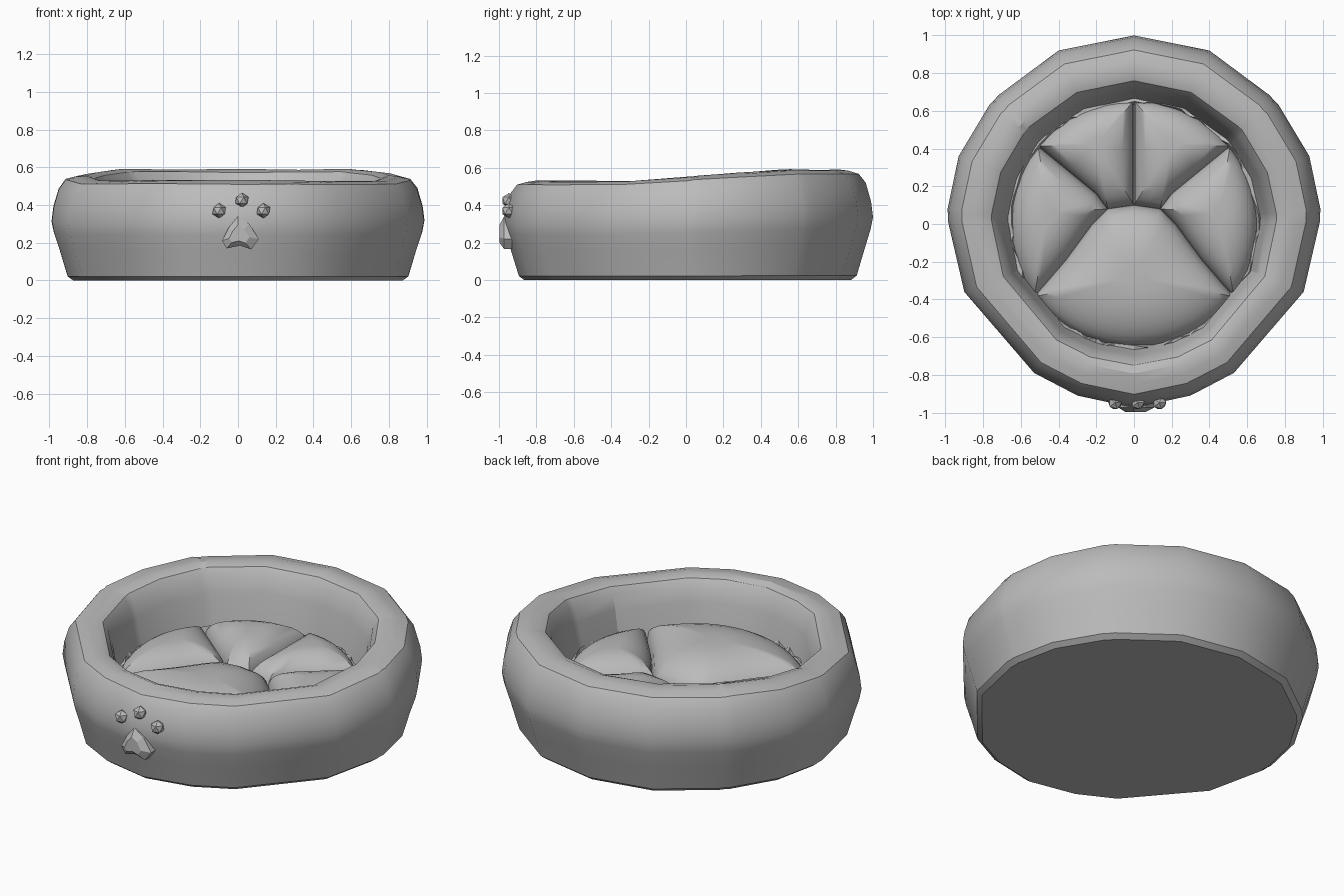
import bpy, bmesh, math, random
from mathutils import Vector

random.seed(4)
if "Cube" in bpy.data.objects:
    bpy.data.objects.remove(bpy.data.objects["Cube"], do_unlink=True)

# One soft grey fabric
fabric = bpy.data.materials.new("grey_fabric")
fabric.use_nodes = True
GREY = (0.5, 0.5, 0.5, 1)
fabric.diffuse_color = GREY
fabric.node_tree.nodes["Principled BSDF"].inputs["Base Color"].default_value = GREY


def finish(bm, name, angle):
    bmesh.ops.recalc_face_normals(bm, faces=bm.faces)
    mesh = bpy.data.meshes.new(name)
    bm.to_mesh(mesh)
    bm.free()
    mesh.materials.append(fabric)
    ob = bpy.data.objects.new(name, mesh)
    bpy.context.collection.objects.link(ob)
    bpy.ops.object.select_all(action="DESELECT")
    ob.select_set(True)
    bpy.context.view_layer.objects.active = ob
    if angle:
        bpy.ops.object.shade_smooth_by_angle(angle=math.radians(angle))


def skin(bm, rings):
    """Join closed rings of points with quads; returns the vertex rings."""
    rows = [[bm.verts.new(p) for p in ring] for ring in rings]
    n = len(rows[0])
    for a, b in zip(rows, rows[1:]):
        for i in range(n):
            j = (i + 1) % n
            bm.faces.new((a[i], a[j], b[j], b[i]))
    return rows


# Outline of the bolster, front to back on the left side, then mirrored
half = [(0, -.975), (.3, -.91), (.53, -.79), (.9, -.36), (.995, .05),
        (.93, .36), (.75, .66), (.4, .92), (0, 1)]
outline = [Vector(p) for p in half] + [Vector((-x, y)) for x, y in half[-2:0:-1]]
SEAMS = {4, 6, 10, 12}
stations = []
for i, p in enumerate(outline):
    if i in SEAMS:  # narrow stitched groove across the bolster
        before = p.lerp(outline[i - 1], .09)
        after = p.lerp(outline[(i + 1) % len(outline)], .09)
        stations += [(before, 0), (p, .008), (after, 0)]
    else:
        stations.append((p, 0))


def rim_height(y):
    """The bolster rises from the front to the back."""
    return 0.53 + 0.06 * min(1, max(0, (y + .35) / 1.0))


# Bolster section: radius factor, height as a fraction of the rim height
section = [(.885, 0), (.915, .04), (.957, .29), (.988, .46), (1, .57), (.99, .71),
           (.962, .88), (.925, .965), (.87, .99), (.81, 1), (.765, .975),
           (.735, .9), (.71, .75), (.68, .5), (.66, .34)]
bm = bmesh.new()
rings = []
for k, (f, h) in enumerate(section):
    ring = []
    for p, groove in stations:
        s = f - groove if f > .8 else f
        # the inner wall is rounder than the outer outline
        q = p.lerp(p.normalized() * .985, min(1, (1 - f) * 2)) * s
        z = h * rim_height(p.y)
        if k > 1:
            z += random.uniform(-.003, .003)
        ring.append((q.x, q.y, z))
    rings.append(ring)
rows = skin(bm, rings)
bm.faces.new(rows[0])
finish(bm, "bolster", 28)

# Cushion: one large front pad and four smaller ones, gathered at the seams
RADIUS, SEAM_Z = .655, .21


def rim_arc(start, end, steps=10):
    """Points on the cushion edge, angles in degrees from the front."""
    angles = [math.radians(start + (end - start) * i / steps) for i in range(steps + 1)]
    return [(RADIUS * math.sin(a), -RADIUS * math.cos(a)) for a in angles]


def pad(name, corners, centre, rise, side=1):
    # two points on every outline edge, then rings shrinking to the crown
    loop = []
    for a, b in zip(corners, corners[1:] + corners[:1]):
        a, b = Vector(a), Vector(b)
        loop += [a, a.lerp(b, .5)]
    c = Vector(centre)
    bm = bmesh.new()
    rings = []
    for s in (1, .97, .91, .82, .7, .55, .38, .2):
        t = min(1, (1 - s) / .85)
        z = SEAM_Z + rise * math.sqrt(t * (2 - t))
        ring = [c.lerp(p, s) for p in loop]
        rings.append([(side * q.x, q.y, z) for q in ring])
    # skirt hiding the gap below the seam
    rings.insert(0, [(side * p.x, p.y, SEAM_Z - .06) for p in loop])
    rows = skin(bm, rings)
    bm.faces.new(rows[-1])
    finish(bm, name, 45)


ridge = [(.14, .08), (.22, 0), (.36, -.19), (.48, -.33)]
EDGE_FRONT, EDGE_BACK = 54, 129
front = [(-x, y) for x, y in ridge] + rim_arc(-EDGE_FRONT, EDGE_FRONT, 16) + ridge[::-1] + [(0, .1)]
pad("front_pad", front, (0, -.28), .175)
for label, side in (("left", 1), ("right", -1)):
    pad(label + "_side_pad", ridge + rim_arc(EDGE_FRONT, EDGE_BACK) + [(.2, .16)],
        (.45, .06), .15, side)
    pad(label + "_back_pad", [(0, .1), (.14, .08), (.2, .16)] + rim_arc(EDGE_BACK, 180, 8),
        (.2, .42), .15, side)

# Ruffled trim where the cushion meets the bolster
bm = bmesh.new()
rings = [[], [], []]
for i in range(80):
    a = math.tau * i / 80
    wave = random.uniform(-.015, .015)
    for ring, r, z in zip(rings, (.675, .65 + wave, .625 + wave), (.26, .27 + wave, .2)):
        ring.append((r * math.sin(a), -r * math.cos(a), z))
skin(bm, rings)
finish(bm, "ruffle", 0)

# Paw badge on the front: three faceted toes
for label, x, z in (("right", -.1, .37), ("middle", .02, .425), ("left", .135, .37)):
    bm = bmesh.new()
    bmesh.ops.create_icosphere(bm, subdivisions=1, radius=.04)
    bmesh.ops.translate(bm, verts=bm.verts, vec=(x, -.947, z))
    finish(bm, "paw_toe_" + label, 0)

# Main paw pad: a faceted wedge, broad at the bottom
rim = [(0, .34), (.06, .3), (.11, .22), (.07, .165), (.01, .185), (-.06, .17),
       (-.085, .21), (-.05, .28)]
bm = bmesh.new()
rows = skin(bm, [[(x * s, y, .24 + (z - .24) * s) for x, z in rim]
                 for s, y in ((1, -.93), (1, -.972), (.55, -.997))])
bm.faces.new(rows[-1])
bm.faces.new(rows[0])
finish(bm, "paw_pad", 0)
